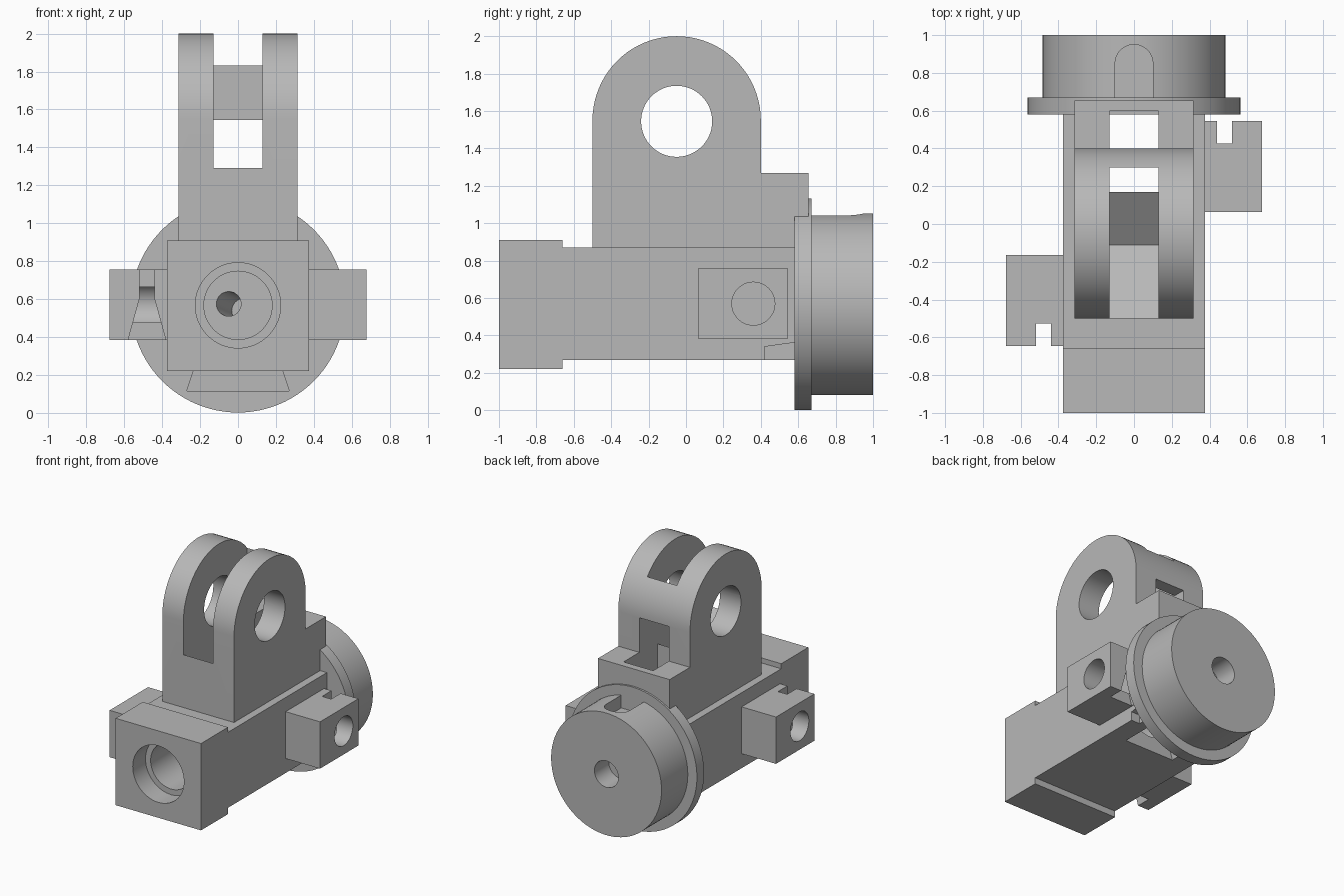
import bpy, bmesh, math
from mathutils import Vector

cube = bpy.data.objects.get("Cube")
if cube:
    bpy.data.objects.remove(cube, do_unlink=True)

grey = bpy.data.materials.new("plain grey")
grey.use_nodes = True
grey.diffuse_color = (0.48, 0.48, 0.48, 1)
grey.node_tree.nodes["Principled BSDF"].inputs["Base Color"].default_value = (0.48, 0.48, 0.48, 1)


def prism(name, points, axis, start, end):
    """Extrude a 2D outline along an axis; outline uses the other two axes in order."""
    def place(p, t):
        u, v = p
        return Vector({"x": (t, u, v), "y": (u, t, v), "z": (u, v, t)}[axis])
    bm = bmesh.new()
    low = [bm.verts.new(place(p, start)) for p in points]
    high = [bm.verts.new(place(p, end)) for p in points]
    bm.faces.new(low)
    bm.faces.new(high[::-1])
    n = len(points)
    for i in range(n):
        j = (i + 1) % n
        bm.faces.new((low[i], high[i], high[j], low[j]))
    bmesh.ops.recalc_face_normals(bm, faces=bm.faces)
    mesh = bpy.data.meshes.new(name)
    bm.to_mesh(mesh)
    bm.free()
    mesh.materials.append(grey)
    obj = bpy.data.objects.new(name, mesh)
    bpy.context.collection.objects.link(obj)
    return obj


def arc(cx, cy, r, a=0, b=360, n=64):
    count = n if b - a == 360 else n + 1
    return [(cx + r * math.cos(math.radians(a + (b - a) * i / n)),
             cy + r * math.sin(math.radians(a + (b - a) * i / n))) for i in range(count)]


def rect(x0, x1, y0, y1):
    return [(x0, y0), (x1, y0), (x1, y1), (x0, y1)]


def carve(obj, cutters):
    """Subtract every cutter and bake the result."""
    for c in cutters:
        m = obj.modifiers.new("cut", "BOOLEAN")
        m.operation, m.solver, m.object = "DIFFERENCE", "EXACT", c
    bpy.context.view_layer.update()
    graph = bpy.context.evaluated_depsgraph_get()
    mesh = bpy.data.meshes.new_from_object(obj.evaluated_get(graph))
    obj.modifiers.clear()
    obj.data = mesh


AXIS_Z = 0.567
PIVOT_Y = -0.05
parts, helpers = [], []


def cutter(*args):
    c = prism(*args)
    c.hide_render = True
    helpers.append(c)
    return c


# Shared cutters: stepped front bore and the flared vertical well
bore = cutter("bore_cutter", arc(0, AXIS_Z, 0.18), "y", -1.1, 0.6)
counterbore = cutter("counterbore_cutter", arc(0, AXIS_Z, 0.225), "y", -1.1, -0.84)
well = cutter("well_cutter", [(-0.27, 0.115), (0.27, 0.115), (0.13, 0.535), (0.13, 1.545),
                              (-0.13, 1.545), (-0.13, 0.535)], "y", 0.17, 0.598)

# Body with a taller front block
body = prism("body", [(-1, 0.22), (-0.66, 0.22), (-0.66, 0.27), (0.58, 0.27), (0.58, 0.87),
                      (-0.66, 0.87), (-0.66, 0.91), (-1, 0.91)], "x", -0.375, 0.375)
relief = cutter("relief_cutter", [(0.42, 0.2), (0.6, 0.2), (0.6, 0.365), (0.42, 0.34)],
                "x", 0.3, 0.5)
carve(body, [bore, counterbore, well, relief])
parts.append(body)

# Clevis with rear step, pivot hole, slot and sloped slot floor
clevis = prism("clevis", [(-0.5, 0.85), (0.655, 0.85), (0.655, 1.27), (0.4, 1.27)]
               + arc(PIVOT_Y, 1.55, 0.45, 0, 180, 40), "x", -0.315, 0.315)
pivot = cutter("pivot_cutter", arc(PIVOT_Y, 1.545, 0.19), "x", -0.5, 0.5)
slot = cutter("slot_cutter", [(-0.6, 1.29), (-0.5, 1.29), (-0.11, 1.05), (0.17, 1.25),
                              (0.3, 1.25), (0.3, 2.1), (-0.6, 2.1)], "x", -0.13, 0.13)
carve(clevis, [slot, well, pivot])
parts.append(clevis)

# Rear flange
flange = prism("flange", arc(0, AXIS_Z, 0.565, n=96), "y", 0.58, 0.67)
angled = cutter("angled_hole_cutter", arc(-0.05, 0.575, 0.065, n=32), "y", 0.5, 0.78)
for v in angled.data.vertices:
    v.co.x += (v.co.y - 0.598) * 0.45
    v.co.z -= (v.co.y - 0.598) * 0.2
carve(flange, [bore, well, angled])
parts.append(flange)

# Rear drum with centre hole and a round-ended groove on top
drum = prism("drum", arc(0, AXIS_Z, 0.485, n=96), "y", 0.67, 1)
centre_hole = cutter("centre_hole_cutter", arc(0, AXIS_Z, 0.105, n=40), "y", 0.82, 1.1)
groove = cutter("groove_cutter", [(-0.1, 0.6), (0.1, 0.6)] + arc(0, 0.85, 0.1, 0, 180, 24),
                "z", 0.94, 1.2)
carve(drum, [centre_hole, groove, angled])
parts.append(drum)

# Side lugs, one turned half a circle from the other
for side, s in (("left", 1), ("right", -1)):
    def y(d):
        return PIVOT_Y + s * d
    lug = prism(side + "_lug", rect(s * 0.375, s * 0.677, y(0.113), y(0.595)), "z", 0.385, 0.757)
    hole = cutter(side + "_lug_hole_cutter", arc(y(0.41), 0.57, 0.115, n=48),
                  "x", s * 0.38, s * 0.8)
    c = s * 0.48
    notch = cutter(side + "_lug_notch_cutter",
                   [(c - 0.102, 0.375), (c + 0.102, 0.375), (c + 0.04, 0.6), (c + 0.04, 0.8),
                    (c - 0.04, 0.8), (c - 0.04, 0.6)], "y", y(0.477), y(0.7))
    carve(lug, [hole, notch])
    parts.append(lug)

for h in helpers:
    bpy.data.objects.remove(h, do_unlink=True)

# Smooth the round walls, keep the machined edges sharp
bpy.ops.object.select_all(action="DESELECT")
for p in parts:
    p.select_set(True)
bpy.context.view_layer.objects.active = body
bpy.ops.object.shade_smooth_by_angle(angle=math.radians(30))
